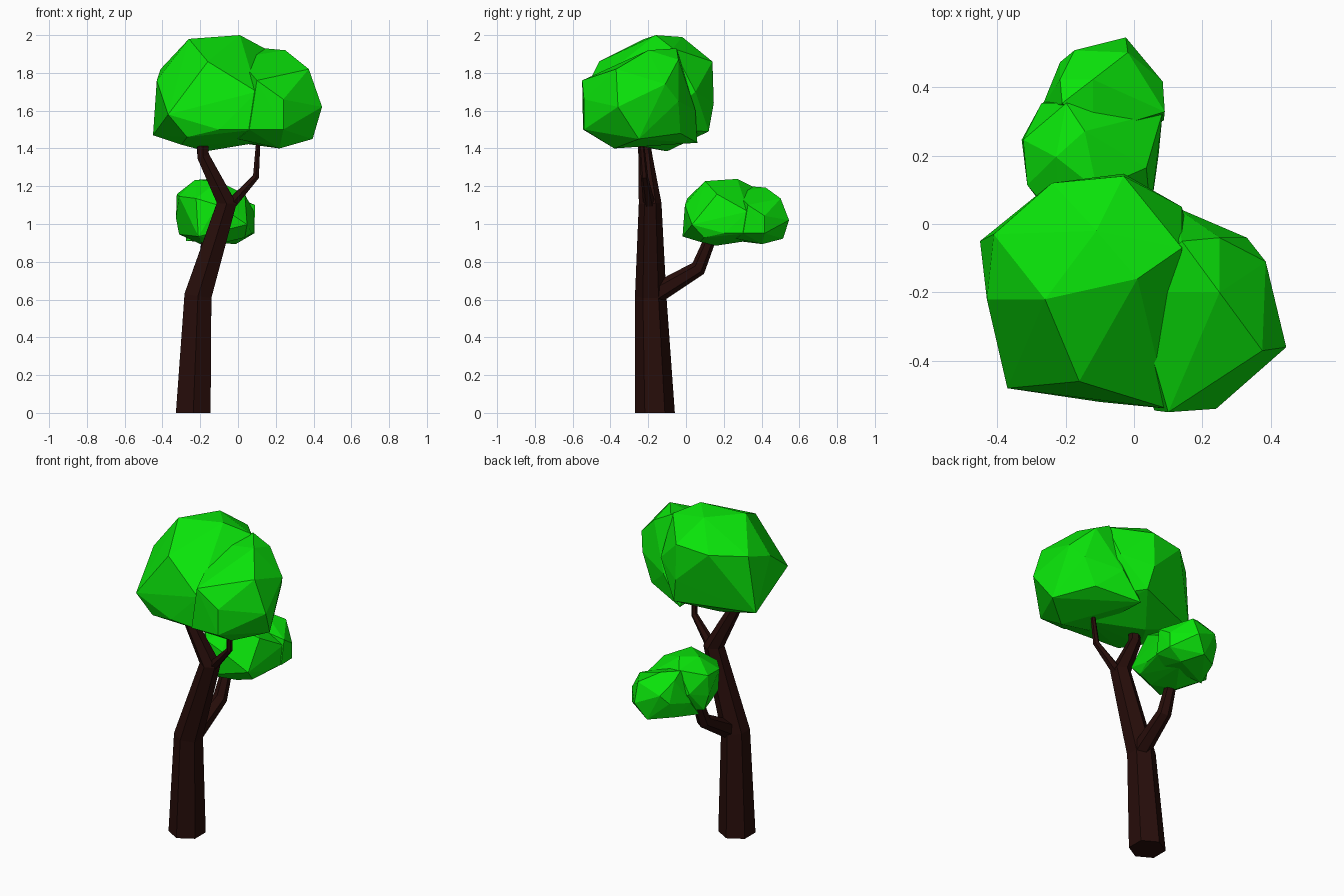
import bpy, bmesh, math
from mathutils import Vector, Matrix

if "Cube" in bpy.data.objects:
    bpy.data.objects.remove(bpy.data.objects["Cube"])


def material(name, rgb):
    m = bpy.data.materials.new(name)
    m.diffuse_color = (*rgb, 1)
    m.use_nodes = True
    m.node_tree.nodes["Principled BSDF"].inputs["Base Color"].default_value = m.diffuse_color
    return m


BARK = material("bark", (0.02, 0.004, 0.003))
LEAF = material("leaf", (0.003, 0.78, 0.003))


def finish(name, bm, mat):
    bmesh.ops.recalc_face_normals(bm, faces=bm.faces[:])
    me = bpy.data.meshes.new(name)
    bm.to_mesh(me)
    bm.free()
    me.materials.append(mat)
    ob = bpy.data.objects.new(name, me)
    bpy.context.collection.objects.link(ob)
    return ob


def limb(name, path, sides=6):
    """Tapered limb through (x, y, z, radius) stations."""
    bm = bmesh.new()
    pts = [Vector(p[:3]) for p in path]
    rings = []
    for i, p in enumerate(pts):
        d = (pts[min(i + 1, len(pts) - 1)] - pts[max(i - 1, 0)]).normalized()
        if p.z == 0:
            d = Vector((0, 0, 1))
        rot = Vector((0, 0, 1)).rotation_difference(d)
        ring = []
        for k in range(sides):
            a = math.pi / 2 + k * math.tau / sides
            off = Vector((math.cos(a), math.sin(a), 0)) * path[i][3]
            ring.append(bm.verts.new(p + rot @ off))
        rings.append(ring)
    for a, b in zip(rings, rings[1:]):
        for k in range(sides):
            n = (k + 1) % sides
            bm.faces.new((a[k], a[n], b[n], b[k]))
    bm.faces.new(rings[0])
    bm.faces.new(rings[-1])
    return finish(name, bm, BARK)


def lump(name, corners, matrix):
    """Faceted foliage lump: the hull of a few corner points."""
    bm = bmesh.new()
    for c in corners:
        bm.verts.new(matrix @ Vector(c))
    res = bmesh.ops.convex_hull(bm, input=bm.verts[:])
    loose = {v for v in res["geom_interior"] + res["geom_unused"]
             if isinstance(v, bmesh.types.BMVert) and v.is_valid}
    bmesh.ops.delete(bm, geom=list(loose), context="VERTS")
    return finish(name, bm, LEAF)


# Trunk and branches
limb("trunk", [(-0.237, -0.165, 0, 0.106), (-0.212, -0.187, 0.62, 0.083),
               (-0.06, -0.19, 1.11, 0.06), (-0.185, -0.215, 1.36, 0.037),
               (-0.19, -0.23, 1.5, 0.03)])
limb("right_branch", [(-0.06, -0.19, 1.08, 0.034), (0.095, -0.22, 1.25, 0.019),
                      (0.11, -0.24, 1.48, 0.012)])
limb("back_branch", [(-0.19, -0.18, 0.62, 0.056), (-0.17, 0.065, 0.765, 0.042),
                     (-0.165, 0.14, 0.95, 0.03)])

# Foliage: a broad lump with a shallower lump merging in at the front right
BROAD = [(-.45, -.05, 1.47), (-.41, -.03, 1.82), (-.43, -.22, 1.76), (-.26, -.22, 1.98),
         (.01, -.16, 2.0), (-.11, -.02, 1.99), (-.03, .14, 1.86), (-.24, .12, 1.84),
         (-.03, .147, 1.64), (.14, .05, 1.7), (0, .12, 1.49), (-.17, -.1, 1.385),
         (-.3, -.3, 1.42), (-.37, -.48, 1.58), (-.27, -.46, 1.46), (-.16, -.46, 1.86),
         (.1, -.3, 1.43), (-.1, -.52, 1.5), (.02, -.48, 1.76),
         (.14, -.07, 1.93), (.1, -.54, 1.7), (.1, -.54, 1.5), (.2, -.2, 1.5)]
FRONT = [(.445, -.36, 1.62), (.375, -.37, 1.82), (.385, -.11, 1.74), (.24, -.54, 1.5),
         (.24, -.54, 1.66), (.1, -.55, 1.76), (.06, -.545, 1.5), (.395, -.25, 1.45),
         (.22, -.38, 1.4), (.25, -.04, 1.87), (.25, -.2, 1.92), (.14, -.05, 1.93),
         (.33, -.04, 1.65), (.26, -.03, 1.48), (0, .06, 1.43),
         (0, -.2, 1.88), (0, -.4, 1.45), (.12, .05, 1.6)]

# The lower back crown is the main crown turned a quarter turn and shrunk
small = (Matrix.Translation((-0.24, 0.265, 0.885)) @ Matrix.Rotation(math.pi / 2, 4, "Z")
         @ Matrix.Diagonal((0.63, 0.6, 0.575, 1)) @ Matrix.Translation((0, 0, -1.385)))
for label, mat in (("main_crown", Matrix.Identity(4)), ("back_crown", small)):
    lump(label + "_broad_lump", BROAD, mat)
    lump(label + "_front_lump", FRONT, mat)
